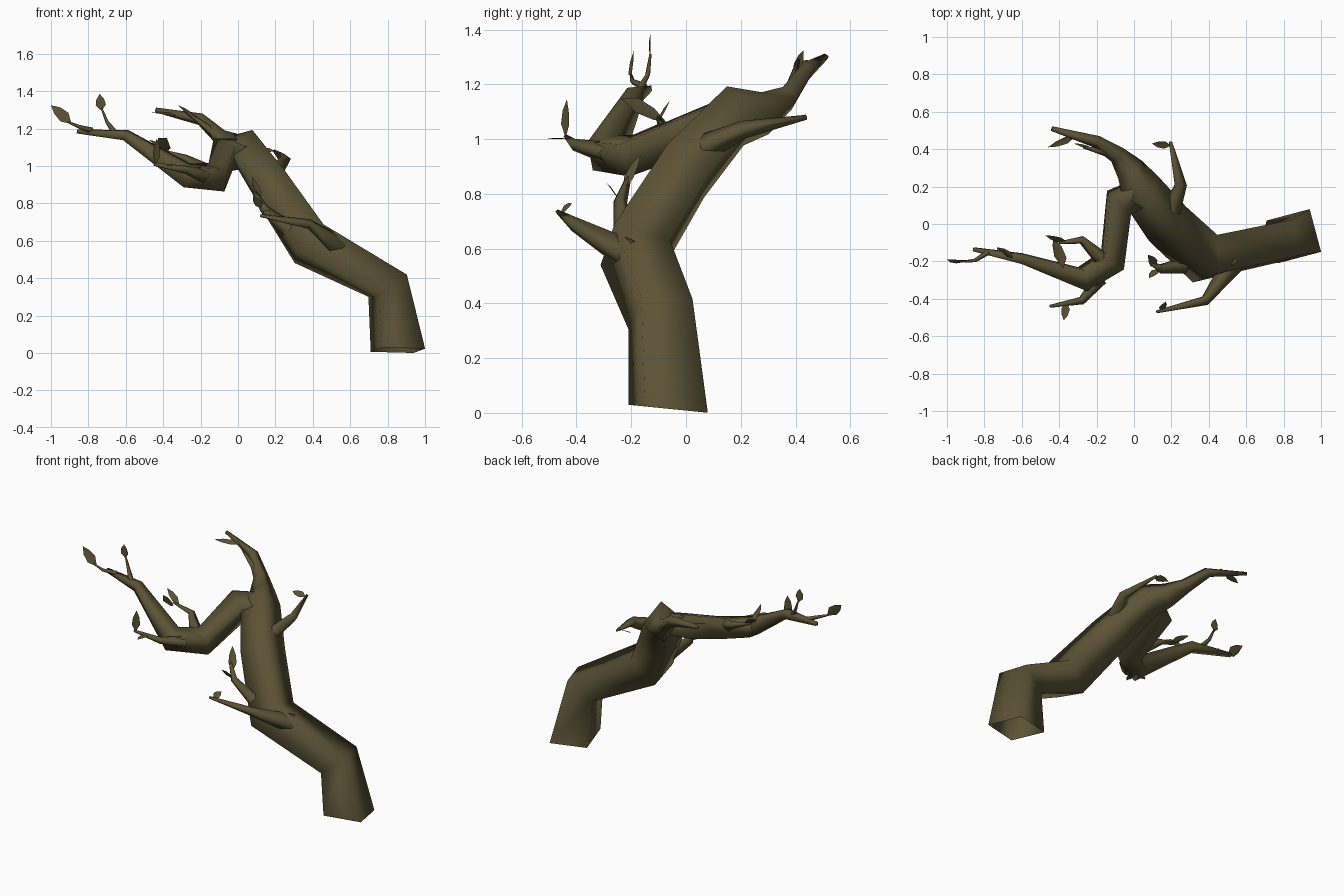
import bpy, bmesh, math
from mathutils import Vector

bark = bpy.data.materials.new("dark olive bark")
bark.diffuse_color = (0.106, 0.086, 0.037, 1)


def finish(name, bm):
    me = bpy.data.meshes.new(name)
    bm.to_mesh(me)
    bm.free()
    me.materials.append(bark)
    for p in me.polygons:
        p.use_smooth = True
    ob = bpy.data.objects.new(name, me)
    bpy.context.collection.objects.link(ob)
    return ob


def limb(name, path, sides=4, start=None, ref=(0, 0, 1), phase=0.0):
    """Tapered tube along (x, y, z, radius) stations, closed at the far end."""
    pts = [Vector(p[:3]) for p in path]
    n = len(pts)
    bm = bmesh.new()
    rings, u, t0 = [], None, None
    for i, p in enumerate(pts):
        din = (p - pts[i - 1]).normalized() if i else None
        dout = (pts[i + 1] - p).normalized() if i < n - 1 else None
        t = ((din or dout) + (dout or din)).normalized()
        if i == 0 and start:
            t = Vector(start).normalized()
        if u is None:
            u = Vector(ref)
            u = (u - t * u.dot(t)).normalized()
        else:
            u = t0.rotation_difference(t) @ u
        t0 = t
        v = t.cross(u)
        ring = []
        for k in range(sides):
            a = phase + 2 * math.pi * k / sides
            ring.append(bm.verts.new(p + path[i][3] * (math.cos(a) * u + math.sin(a) * v)))
        rings.append(ring)
    for a, b in zip(rings, rings[1:]):
        for k in range(sides):
            j = (k + 1) % sides
            bm.faces.new((a[k], a[j], b[j], b[k]))
    bm.faces.new(rings[-1])
    return finish(name, bm)


def leaf(name, base, tip, width, normal=(0, -1, 0)):
    """Pointed leaf, very slightly folded along its middle."""
    b, t, nrm = Vector(base), Vector(tip), Vector(normal)
    d = t - b
    s = d.cross(nrm).normalized() * width / 2
    up = s.cross(d).normalized() * width * 0.08
    bm = bmesh.new()
    mid = [bm.verts.new(b + d * f) for f in (0, 0.35, 0.7, 1)]
    for sg in (1, -1):
        e1 = bm.verts.new(b + d * 0.35 + s * sg + up)
        e2 = bm.verts.new(b + d * 0.7 + s * sg * 0.75 + up)
        for f in ((mid[0], mid[1], e1), (mid[1], mid[2], e2, e1), (mid[2], mid[3], e2)):
            bm.faces.new(f if sg > 0 else f[::-1])
    return finish(name, bm)


# Main trunk running into the rear branch, open at the foot
limb("trunk", [
    (0.855, -0.065, 0.015, 0.168),
    (0.80, -0.093, 0.36, 0.138),
    (0.38, -0.185, 0.585, 0.15),
    (0.18, 0.0, 0.885, 0.135),
    (0.04, 0.18, 1.085, 0.118),
    (-0.02, 0.29, 1.095, 0.08),
    (-0.09, 0.37, 1.15, 0.048),
    (-0.20, 0.44, 1.25, 0.034),
    (-0.44, 0.51, 1.30, 0.013),
], start=(0, 0.1, 1), ref=(0.5, 0.866, 0))

# Left branch: drops forward from the fork, then sweeps out
limb("left_branch", [
    (0.04, 0.17, 1.07, 0.085),
    (-0.08, 0.115, 1.06, 0.10),
    (-0.115, -0.195, 0.94, 0.088),
    (-0.275, -0.295, 0.95, 0.08),
    (-0.60, -0.185, 1.165, 0.037),
    (-0.86, -0.135, 1.185, 0.014),
], phase=math.pi / 8)

# Twigs
twigs = {
    "low_front_twig": [(0.53, -0.21, 0.575, 0.06), (0.38, -0.41, 0.69, 0.027),
                       (0.12, -0.47, 0.735, 0.008)],
    "low_upright_twig": [(0.27, -0.22, 0.66, 0.045), (0.14, -0.24, 0.77, 0.025),
                         (0.09, -0.21, 0.86, 0.01)],
    "back_twig": [(0.20, 0.07, 0.97, 0.05), (0.25, 0.21, 1.035, 0.033),
                  (0.195, 0.44, 1.08, 0.009)],
    "left_inner_twig": [(-0.18, -0.18, 0.98, 0.04), (-0.28, -0.085, 1.04, 0.022),
                        (-0.40, -0.10, 1.08, 0.008)],
    "left_front_twig": [(-0.18, -0.29, 0.95, 0.04), (-0.28, -0.41, 0.98, 0.022),
                        (-0.45, -0.44, 1.01, 0.008)],
    "tip_stem_outer": [(-0.78, -0.15, 1.19, 0.016), (-0.85, -0.195, 1.21, 0.01),
                       (-0.91, -0.2, 1.235, 0.005)],
    "tip_stem_upper": [(-0.66, -0.17, 1.18, 0.018), (-0.70, -0.14, 1.235, 0.011),
                       (-0.73, -0.13, 1.31, 0.005)],
    "rear_twig": [(-0.07, 0.355, 1.13, 0.03), (-0.16, 0.385, 1.20, 0.02),
                  (-0.27, 0.41, 1.29, 0.006)],
}
for name, path in twigs.items():
    limb(name, path)

# Leaves: base, tip, width, facing
leaves = [
    ((-0.89, -0.2, 1.225), (-1.0, -0.19, 1.325), 0.065, (0, -1, 0.4)),
    ((-0.73, -0.13, 1.295), (-0.74, -0.13, 1.385), 0.055, (0, -1, 0)),
    ((-0.44, -0.44, 1.005), (-0.435, -0.435, 1.145), 0.05, (0.6, -0.8, 0)),
    ((-0.36, -0.42, 1.0), (-0.375, -0.515, 1.0), 0.045, (0, 0, 1)),
    ((-0.38, -0.24, 1.15), (-0.43, -0.07, 1.06), 0.085, (0.5, -0.5, 0.7)),
    ((-0.36, -0.095, 1.07), (-0.475, -0.06, 1.14), 0.04, (0, -0.7, 0.7)),
    ((0.14, -0.46, 0.73), (0.17, -0.415, 0.765), 0.045, (0.3, -0.8, 0.5)),
    ((0.12, -0.23, 0.81), (0.075, -0.165, 0.945), 0.05, (0.6, -0.6, 0.5)),
    ((0.13, -0.24, 0.77), (0.08, -0.29, 0.84), 0.045, (0, 0.83, 0.55)),
    ((0.2, 0.42, 1.08), (0.095, 0.43, 1.085), 0.045, (0, -0.5, 0.9)),
    ((-0.31, 0.47, 1.27), (-0.46, 0.41, 1.285), 0.04, (0.2, -0.3, 0.9)),
    ((-0.2, 0.39, 1.23), (-0.32, 0.43, 1.325), 0.035, (0, 0.7, 0.7)),
]
for i, (b, t, w, nrm) in enumerate(leaves):
    leaf(f"leaf_{i + 1}", b, t, w, nrm)
